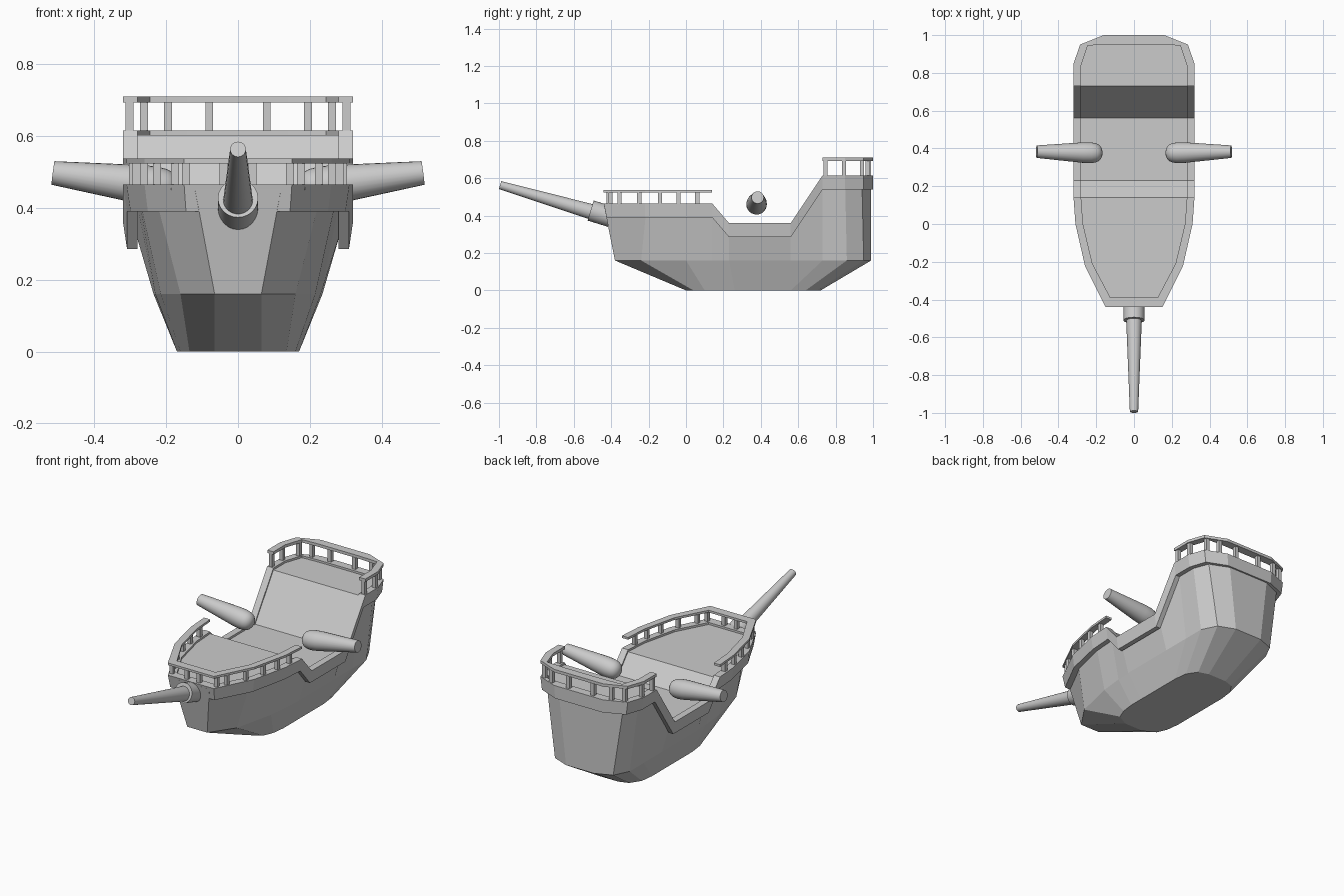
import bpy, math
from mathutils import Vector

if "Cube" in bpy.data.objects:
    bpy.data.objects.remove(bpy.data.objects["Cube"], do_unlink=True)

grey = bpy.data.materials.new("plain_grey")
grey.use_nodes = True
grey.diffuse_color = (0.6, 0.6, 0.6, 1)
grey.node_tree.nodes["Principled BSDF"].inputs["Base Color"].default_value = (0.6, 0.6, 0.6, 1)


def add(name, verts, faces, smooth=False):
    mesh = bpy.data.meshes.new(name)
    mesh.from_pydata(verts, [], faces)
    mesh.materials.append(grey)
    obj = bpy.data.objects.new(name, mesh)
    bpy.context.collection.objects.link(obj)
    bpy.ops.object.select_all(action='DESELECT')
    bpy.context.view_layer.objects.active = obj
    obj.select_set(True)
    bpy.ops.object.mode_set(mode='EDIT')
    bpy.ops.mesh.select_all(action='SELECT')
    bpy.ops.mesh.normals_make_consistent(inside=False)
    bpy.ops.object.mode_set(mode='OBJECT')
    if smooth:
        bpy.ops.object.shade_smooth_by_angle(angle=math.radians(35))
    return obj


def sheer(y):
    """Height of the rim along the ship."""
    line = [(-2, .465), (.14, .465), (.23, .36), (.56, .36), (.73, .615), (2, .615)]
    for (a, za), (b, zb) in zip(line, line[1:]):
        if y <= b:
            return za + (zb - za) * (y - a) / (b - a)


def both_sides(half):
    """Half outline (x, y) from bow to stern -> closed outline."""
    return half + [(-x, y) for x, y in reversed(half)]


def sweep(name, sections, closed):
    """Skin a row of equal cross-sections."""
    n, m = len(sections), len(sections[0])
    verts = [p for s in sections for p in s]
    faces = []
    for i in range(n if closed else n - 1):
        j = (i + 1) % n
        for k in range(m):
            l = (k + 1) % m
            faces.append((i*m + k, i*m + l, j*m + l, j*m + k))
    if not closed:
        faces += [tuple(range(m)), tuple((n-1)*m + k for k in range(m))]
    return add(name, verts, faces)


def lathe(name, start, end, profile, sides=24):
    """Round body along start-end; profile holds (fraction, radius)."""
    start, end = Vector(start), Vector(end)
    turn = (end - start).to_track_quat('Z', 'Y')
    verts, faces = [], []
    for t, r in profile:
        for k in range(sides):
            a = math.tau * k / sides
            verts.append(start.lerp(end, t) + turn @ Vector((r*math.cos(a), r*math.sin(a), 0)))
    for i in range(len(profile) - 1):
        for k in range(sides):
            l = (k + 1) % sides
            faces.append((i*sides + k, i*sides + l, (i+1)*sides + l, (i+1)*sides + k))
    faces += [tuple(range(sides)), tuple(range(len(verts) - sides, len(verts)))]
    return add(name, verts, faces, True)


# Hull: keel, chine and deck outlines skinned together, deck in strips
keel = [(.065, 0), (.135, .04), (.16, .1), (.17, .18), (.17, .26), (.17, .45),
        (.17, .56), (.16, .64), (.12, .7), (.06, .72)]
chine = [(.065, -.38), (.16, -.24), (.215, 0), (.23, .14), (.235, .23), (.235, .56),
         (.235, .73), (.235, .86), (.19, .95), (.09, .99)]
top = [(.12, -.438), (.235, -.21), (.28, 0), (.29, .14), (.29, .23), (.29, .56),
       (.29, .73), (.29, .85), (.255, .94), (.14, .99)]
loops = [both_sides(h) for h in (keel, chine, top)]
n = len(loops[0])
verts = [(x, y, 0) for x, y in loops[0]] + [(x, y, .16) for x, y in loops[1]]
verts += [(x, y, sheer(y) - .012) for x, y in loops[2]]
faces = [tuple(range(n))]
for r in (0, n):
    faces += [(r + i, r + (i+1) % n, r + n + (i+1) % n, r + n + i) for i in range(n)]
d = 2 * n
faces += [(d + i, d + i + 1, d + n - 2 - i, d + n - 1 - i) for i in range(n // 2 - 1)]
add("hull", verts, faces)

# Rim band that follows the deck line
outer = [(.15, -.44), (.26, -.22), (.31, 0), (.32, .14), (.32, .23), (.32, .56),
         (.32, .73), (.32, .85), (.285, .95), (.16, 1)]
inner = [(.125, -.39), (.22, -.21), (.27, 0), (.28, .14), (.28, .23), (.28, .56),
         (.28, .73), (.28, .84), (.245, .945), (.14, .95)]
sections = []
for (x, y), (u, v) in zip(both_sides(outer), both_sides(inner)):
    low = y + .015 if y < -.4 else y
    z = sheer(y)
    sections.append([(x, y, z), (u, v, z), (u, v, z - .075), (x * .965, low, z - .075)])
sweep("rim", sections, True)


def rail(name, out, inn, z, height):
    sections = [[(x, y, z), (u, v, z), (u, v, z - height), (x, y, z - height)]
                for (x, y), (u, v) in zip(out, inn)]
    sweep(name, sections, False)


def posts(name, spots, low, high, r=.011):
    for i, (x, y) in enumerate(spots):
        for s, side in ((1, "left"), (-1, "right")):
            ring = [(s*x - r, y - r), (s*x + r, y - r), (s*x + r, y + r), (s*x - r, y + r)]
            sweep(f"{name}_{side}_{i}", [[(a, b, z) for a, b in ring] for z in (low, high)], False)


# Bow railing, open towards the waist
def bow_path(half):
    return half[3::-1] + [(-x, y) for x, y in half[:4]]


rail("bow_rail", bow_path(outer), bow_path(inner), .537, .013)
posts("bow_post", [(.04, -.415), (.145, -.405), (.175, -.355), (.225, -.25),
                   (.262, -.14), (.284, -.04), (.293, .06)], .45, .527)

# Stern railing
rail("stern_rail", both_sides(outer[6:]), both_sides(inner[6:]), .71, .017)
posts("stern_post", [(.302, .745), (.302, .845), (.262, .942), (.195, .97), (.08, .977)], .605, .697)

# Bowsprit in its collar
lathe("bowsprit_collar", (0, -.40, .393), (0, -.51, .427), [(0, .056), (1, .056)])
lathe("bowsprit", (0, -.44, .401), (0, -.994, .563), [(0, .044), (1, .022)])

# Side guns with rounded breech
barrel = [(0, .012), (.015, .028), (.05, .043), (.1, .051), (.18, .055), (.3, .054), (1, .033)]
for s, side in ((1, "left"), (-1, "right")):
    lathe(f"gun_{side}", (s * .168, .376, .452), (s * .515, .383, .497), barrel)
